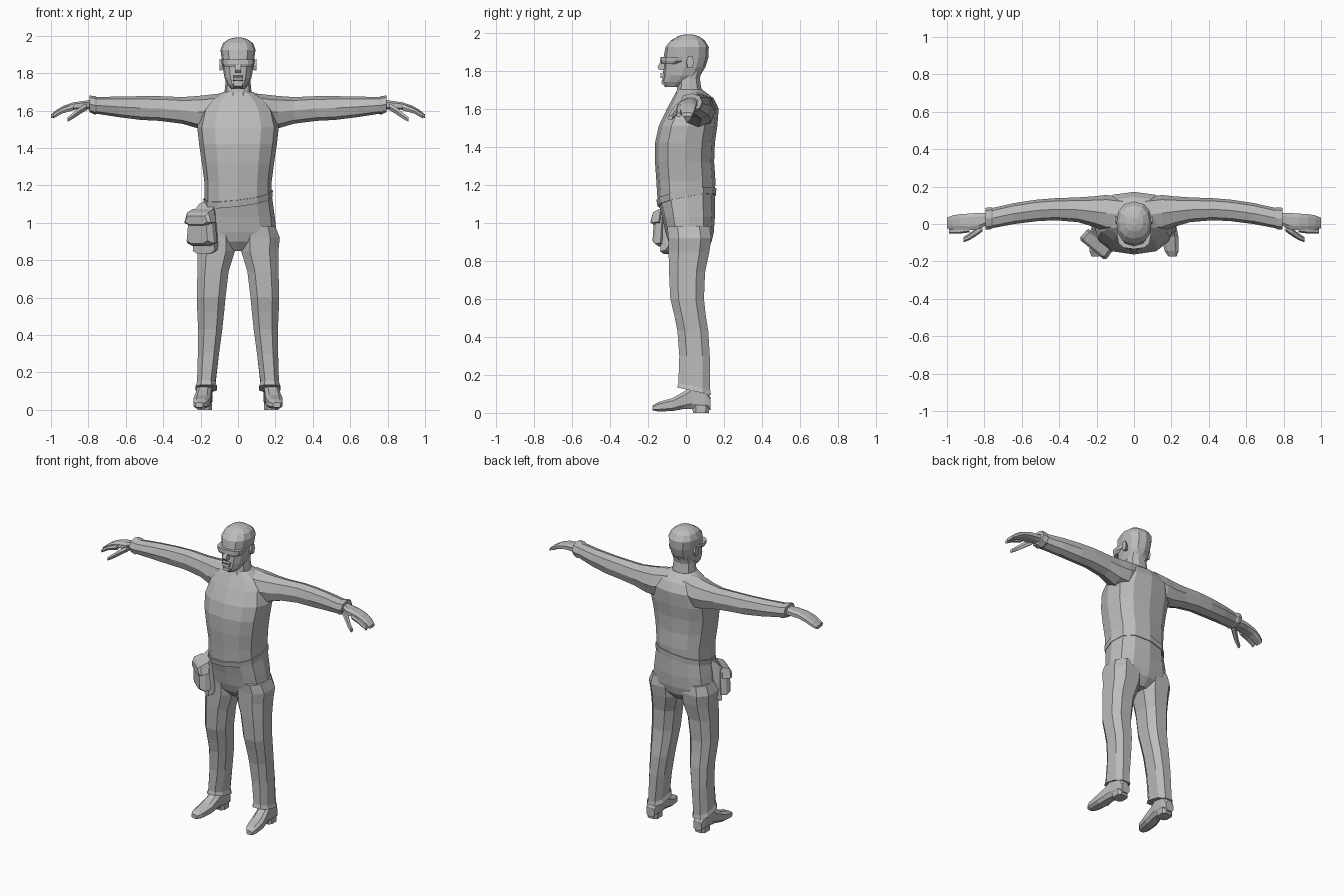
import bpy, bmesh, math
from mathutils import Vector, Matrix

grey = bpy.data.materials.new("plain grey")
grey.diffuse_color = (0.5, 0.5, 0.5, 1)


def finish(name, bm):
    bmesh.ops.recalc_face_normals(bm, faces=bm.faces)
    me = bpy.data.meshes.new(name)
    bm.to_mesh(me)
    bm.free()
    me.materials.append(grey)
    ob = bpy.data.objects.new(name, me)
    bpy.context.collection.objects.link(ob)
    return ob


def loft(name, axis, rows, n=10, e=0.85, tilt=None, mirror=False, turn=0.0):
    """Skin rows of (position, a0, a1, b0, b1): rounded sections across an axis."""
    bm = bmesh.new()
    rings = []
    for i, (p, a0, a1, b0, b1) in enumerate(rows):
        ring = []
        for k in range(n):
            t = 2 * math.pi * (k + turn) / n
            c, s = math.cos(t), math.sin(t)
            c, s = math.copysign(abs(c) ** e, c), math.copysign(abs(s) ** e, s)
            a = (a0 + a1) / 2 + (a1 - a0) / 2 * c
            b = (b0 + b1) / 2 + (b1 - b0) / 2 * s
            v = {"x": (p, a, b), "y": (a, p, b), "z": (a, b, p)}[axis]
            v = Vector(v)
            if tilt:
                v.z += tilt(i, v)
            if mirror:
                v.x = -v.x
            ring.append(bm.verts.new(v))
        rings.append(ring)
    for r, q in zip(rings, rings[1:]):
        for k in range(n):
            bm.faces.new((r[k], r[(k + 1) % n], q[(k + 1) % n], q[k]))
    bm.faces.new(rings[0])
    bm.faces.new(rings[-1])
    return finish(name, bm)


def pair(name, *args, **kw):
    loft("left_" + name, *args, **kw)
    loft("right_" + name, *args, mirror=True, **kw)


def extrude_profile(name, pts, half_width, tip_width=None):
    """Side profile in (y, z), extruded both ways across x."""
    bm = bmesh.new()
    sides = [[bm.verts.new((s * half_width, y, z)) for y, z in pts] for s in (-1, 1)]
    n = len(pts)
    for k in range(n):
        bm.faces.new((sides[0][k], sides[0][(k + 1) % n], sides[1][(k + 1) % n], sides[1][k]))
    for side in sides:
        bm.faces.new(side)
    return finish(name, bm)


def belt_slope(i, v):
    return 0.12 * v.x + 0.19 * v.y


# Jacket from the belt up to the collar
loft("jacket", "z", [
    (1.12, -.18, .18, -.148, .152), (1.22, -.18, .18, -.156, .155),
    (1.32, -.193, .193, -.163, .148), (1.42, -.208, .208, -.163, .152),
    (1.51, -.218, .218, -.143, .165), (1.60, -.195, .195, -.100, .172),
    (1.655, -.15, .15, -.07, .145), (1.70, -.08, .08, -.045, .085)],
    n=12, e=0.82, tilt=lambda i, v: belt_slope(i, v) if i == 0 else 0)

# Slanted belt band
loft("belt", "z", [(1.115, -.185, .185, -.150, .157), (1.15, -.186, .186, -.156, .16)],
     n=12, e=0.82, tilt=belt_slope)

# Trouser seat between belt and crotch
loft("trouser_seat", "z", [
    (.85, -.07, .07, -.05, .09), (.90, -.15, .15, -.092, .135),
    (.95, -.205, .205, -.108, .146), (1.03, -.197, .197, -.125, .152),
    (1.13, -.18, .18, -.145, .152)],
    n=12, e=0.82, tilt=lambda i, v: belt_slope(i, v) if i == 4 else 0)

# Trouser legs with a slanted hem
pair("trouser_leg", "z", [
    (.115, .108, .232, -.052, .137), (.14, .118, .222, -.045, .132),
    (.30, .098, .218, -.04, .13), (.43, .080, .217, -.05, .122),
    (.52, .070, .222, -.068, .108), (.60, .062, .225, -.088, .100),
    (.74, .045, .222, -.095, .106), (.85, .010, .222, -.098, .130),
    (.92, .006, .230, -.100, .140), (.98, .03, .205, -.105, .13)],
    n=8, e=0.75, turn=0.5,
    tilt=lambda i, v: -0.22 * (v.y - .04) if i < 2 else 0)

# Shoes with a separate heel
pair("shoe", "y", [
    (-.175, .185, .228, .012, .04), (-.145, .162, .240, .006, .058),
    (-.07, .145, .240, .008, .080), (-.01, .142, .228, .018, .115),
    (.03, .138, .222, .018, .150), (.10, .135, .218, .010, .150), (.13, .145, .208, .015, .08)],
    n=8, e=0.65, turn=0.5)
pair("shoe_heel", "z", [(0, .138, .218, .035, .122), (.035, .138, .218, .03, .126)],
     n=8, e=0.6, turn=0.5)

# Sleeves with a flared cuff
pair("sleeve", "x", [
    (.06, -.045, .145, 1.53, 1.695), (.15, -.04, .155, 1.50, 1.685),
    (.215, -.015, .148, 1.505, 1.678), (.30, .01, .142, 1.53, 1.672),
    (.42, .02, .138, 1.545, 1.677), (.52, .015, .130, 1.55, 1.677),
    (.64, 0, .112, 1.565, 1.675), (.755, -.022, .086, 1.583, 1.672),
    (.765, -.028, .09, 1.578, 1.678), (.795, -.03, .086, 1.592, 1.68)], n=8, e=0.85)

# Hands: palm running into drooping fingers, index finger and thumb
pair("hand", "x", [
    (.78, -.005, .062, 1.605, 1.66), (.83, -.03, .062, 1.605, 1.652),
    (.88, -.035, .058, 1.603, 1.645), (.93, -.032, .055, 1.592, 1.628),
    (.97, -.03, .048, 1.572, 1.605), (1.0, -.025, .035, 1.558, 1.58)],
    n=8, e=0.7, turn=0.5)
pair("index_finger", "x", [
    (.88, -.045, -.01, 1.598, 1.635), (.94, -.052, -.02, 1.583, 1.613),
    (.99, -.052, -.025, 1.555, 1.58)], n=6)
pair("thumb", "x", [
    (.81, -.04, .01, 1.60, 1.64), (.845, -.065, -.02, 1.578, 1.622),
    (.88, -.086, -.05, 1.555, 1.592), (.912, -.098, -.07, 1.538, 1.565)], n=6)

# Neck and collar
loft("neck", "z", [(1.62, -.088, .088, -.075, .13), (1.70, -.072, .072, -.05, .085),
                   (1.76, -.066, .066, -.045, .075), (1.82, -.065, .065, -.03, .09)], n=10)

# Head, from chin to crown
loft("head", "z", [
    (1.715, -.035, .035, -.110, -.02), (1.74, -.055, .055, -.126, .035),
    (1.775, -.072, .072, -.122, .075), (1.82, -.08, .08, -.118, .103),
    (1.87, -.086, .086, -.118, .118), (1.925, -.094, .094, -.108, .120),
    (1.96, -.080, .080, -.078, .098), (1.982, -.05, .05, -.04, .065),
    (1.99, -.018, .018, -.01, .035)], n=12, e=0.85)

# Nose, lips and chin
extrude_profile("nose", [(-.105, 1.87), (-.126, 1.865), (-.150, 1.818), (-.142, 1.805), (-.105, 1.803)], .015)
extrude_profile("lips", [(-.10, 1.788), (-.137, 1.785), (-.132, 1.774), (-.139, 1.764), (-.10, 1.755)], .026)
extrude_profile("chin", [(-.09, 1.752), (-.128, 1.747), (-.130, 1.73), (-.10, 1.717)], .024)

# Wraparound glasses
loft("glasses", "z", [(1.835, -.078, .078, -.130, -.02), (1.85, -.088, .088, -.136, .02),
                      (1.872, -.091, .091, -.134, .02)], n=12, e=0.72)

# Ears
pair("ear", "x", [(.07, 0, .03, 1.815, 1.865), (.098, .002, .042, 1.81, 1.88)], n=6)

# Hip holster: frames facing outward from the hip
out = Vector((-.63, -.77, 0)).normalized()
along = Vector((out.y, -out.x, 0))


def hip_block(name, layers):
    """Layers of (outward distance, half length, bottom, top) from the hip."""
    bm = bmesh.new()
    rings = []
    for d, h, z0, z1 in layers:
        base = Vector((-.165, -.065, 0)) + out * d
        rings.append([bm.verts.new(base + along * u * h + Vector((0, 0, z)))
                      for u, z in ((-1, z0 + .015), (-.6, z0), (.6, z0), (1, z0 + .015),
                                   (.8, z1), (-.8, z1))])
    for r, q in zip(rings, rings[1:]):
        for k in range(6):
            bm.faces.new((r[k], r[(k + 1) % 6], q[(k + 1) % 6], q[k]))
    bm.faces.new(rings[0])
    bm.faces.new(rings[-1])
    finish(name, bm)


hip_block("holster_back", [(-.04, .05, .90, 1.12), (.0, .07, .84, 1.10), (.03, .075, .835, 1.07)])
hip_block("pouch", [(.02, .085, .88, 1.06), (.055, .09, .875, 1.05), (.085, .072, .89, 1.03)])
hip_block("pouch_flap", [(.03, .088, .99, 1.075), (.08, .092, .985, 1.055), (.094, .078, .99, 1.035)])
